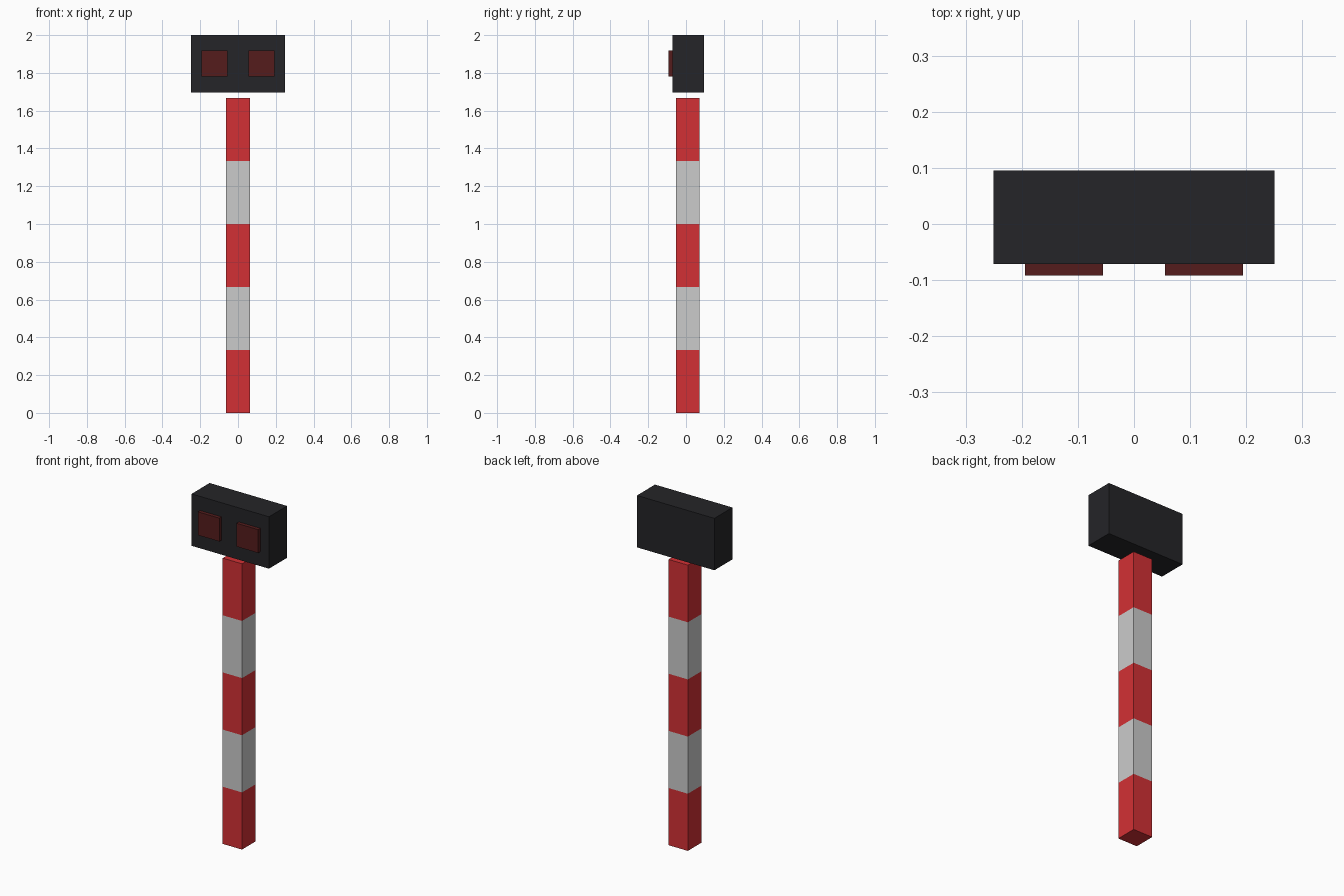
import bpy, bmesh

if "Cube" in bpy.data.objects:
    bpy.data.objects.remove(bpy.data.objects["Cube"])


def material(name, color):
    m = bpy.data.materials.new(name)
    m.diffuse_color = (*color, 1)
    m.use_nodes = True
    m.node_tree.nodes["Principled BSDF"].inputs["Base Color"].default_value = m.diffuse_color
    return m


def box(name, lo, hi, mats, segments=1):
    """Closed box, optionally split into equal z bands with alternating materials."""
    bm = bmesh.new()
    (x0, y0, z0), (x1, y1, z1) = lo, hi
    rings = []
    for i in range(segments + 1):
        z = z0 + (z1 - z0) * i / segments
        rings.append([bm.verts.new((x, y, z)) for x, y in
                      ((x0, y0), (x1, y0), (x1, y1), (x0, y1))])
    bm.faces.new(rings[0][::-1])
    for i in range(segments):
        a, b = rings[i], rings[i + 1]
        for k in range(4):
            n = (k + 1) % 4
            f = bm.faces.new((a[k], a[n], b[n], b[k]))
            f.material_index = i % len(mats)
    bm.faces.new(rings[-1]).material_index = (segments - 1) % len(mats)
    me = bpy.data.meshes.new(name)
    bm.to_mesh(me)
    bm.free()
    for m in mats:
        me.materials.append(m)
    ob = bpy.data.objects.new(name, me)
    bpy.context.collection.objects.link(ob)
    return ob


red = material("stripe_red", (0.65, 0.03, 0.035))
white = material("stripe_white", (0.56, 0.56, 0.56))
black = material("housing_black", (0.018, 0.018, 0.021))
lens = material("lens_dark_red", (0.09, 0.012, 0.012))

# Striped square post, five equal bands
box("post", (-0.0625, -0.052, 0), (0.0625, 0.072, 1.668), [red, white], 5)

# Signal housing, floating just above the post
box("lamp_housing", (-0.25, -0.071, 1.697), (0.25, 0.095, 2.0), [black])

# Pair of square warning lamps on the front
for side, cx in (("left", -0.125), ("right", 0.125)):
    box(f"{side}_lamp", (cx - 0.0695, -0.092, 1.782), (cx + 0.0695, -0.071, 1.918), [lens])
